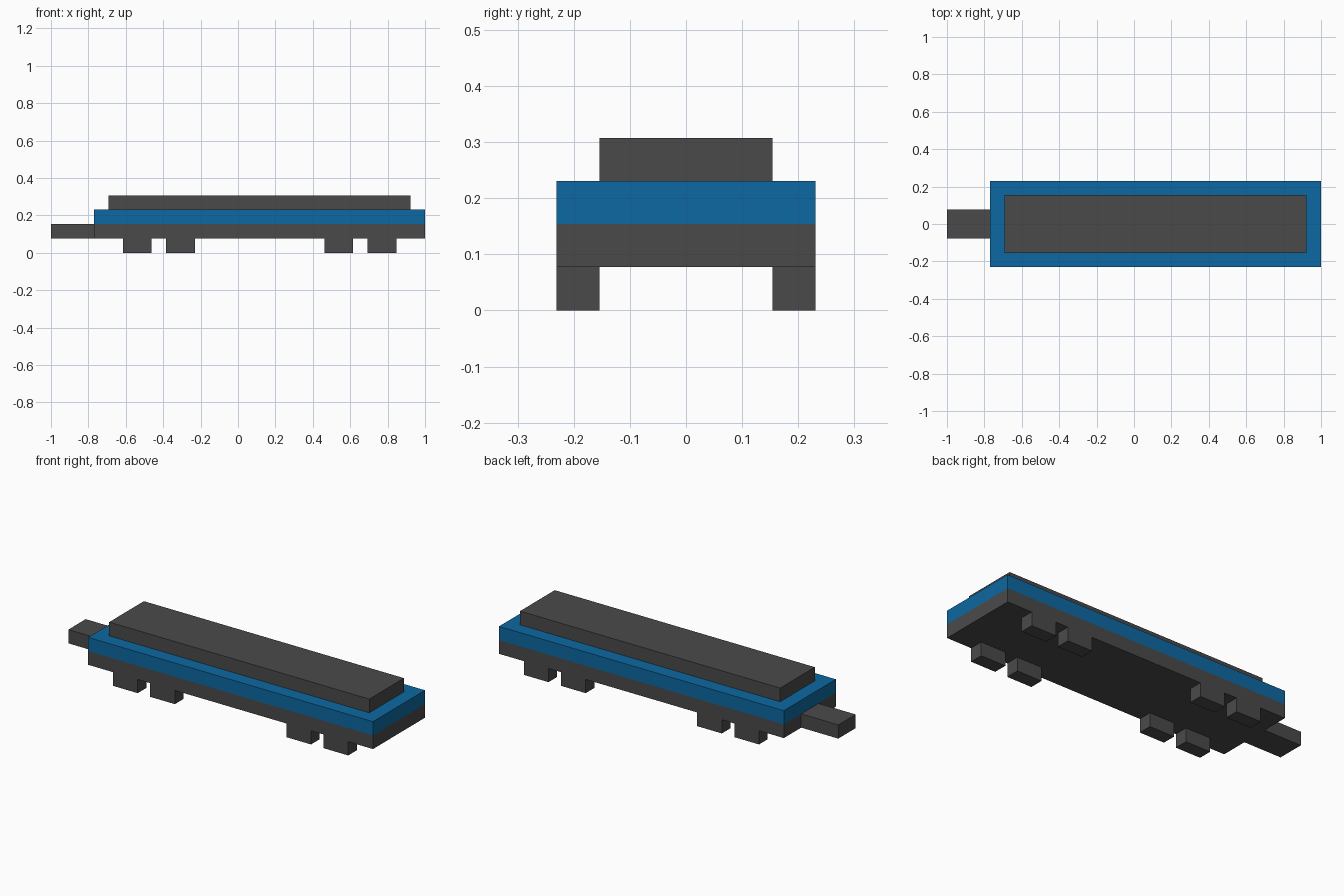
import bpy
import bmesh
from mathutils import Vector

if "Cube" in bpy.data.objects:
    bpy.data.objects.remove(bpy.data.objects["Cube"])

U = 2 / 26  # the model sits on a grid 26 cells long


def material(name, color):
    mat = bpy.data.materials.new(name)
    mat.diffuse_color = (*color, 1)
    mat.use_nodes = True
    mat.node_tree.nodes["Principled BSDF"].inputs["Base Color"].default_value = mat.diffuse_color
    return mat


grey = material("dark grey", (0.0685, 0.0685, 0.0685))
blue = material("blue", (0.004, 0.14, 0.36))


def box(name, x, y, z, mat):
    """Box from (min, max) ranges in grid cells."""
    lo, hi = (Vector(c) * U for c in zip(x, y, z))
    bm = bmesh.new()
    bmesh.ops.create_cube(bm, size=1)
    bmesh.ops.scale(bm, vec=hi - lo, verts=bm.verts)
    bmesh.ops.translate(bm, vec=(lo + hi) / 2, verts=bm.verts)
    mesh = bpy.data.meshes.new(name)
    bm.to_mesh(mesh)
    bm.free()
    mesh.materials.append(mat)
    obj = bpy.data.objects.new(name, mesh)
    bpy.context.collection.objects.link(obj)
    return obj


# Body layers
box("chassis", (-10, 13), (-3, 3), (1, 2), grey)
box("body_band", (-10, 13), (-3, 3), (2, 3), blue)
box("roof", (-9, 12), (-2, 2), (3, 4), grey)

# Coupling bar at the left end
box("coupling_bar", (-13, -10), (-1, 1), (1, 2), grey)

# Four pairs of wheel blocks, flush with the sides
for i, x in enumerate((-8, -5, 6, 9), 1):
    box(f"front_wheel_{i}", (x, x + 2), (-3, -2), (0, 1), grey)
    box(f"back_wheel_{i}", (x, x + 2), (2, 3), (0, 1), grey)
